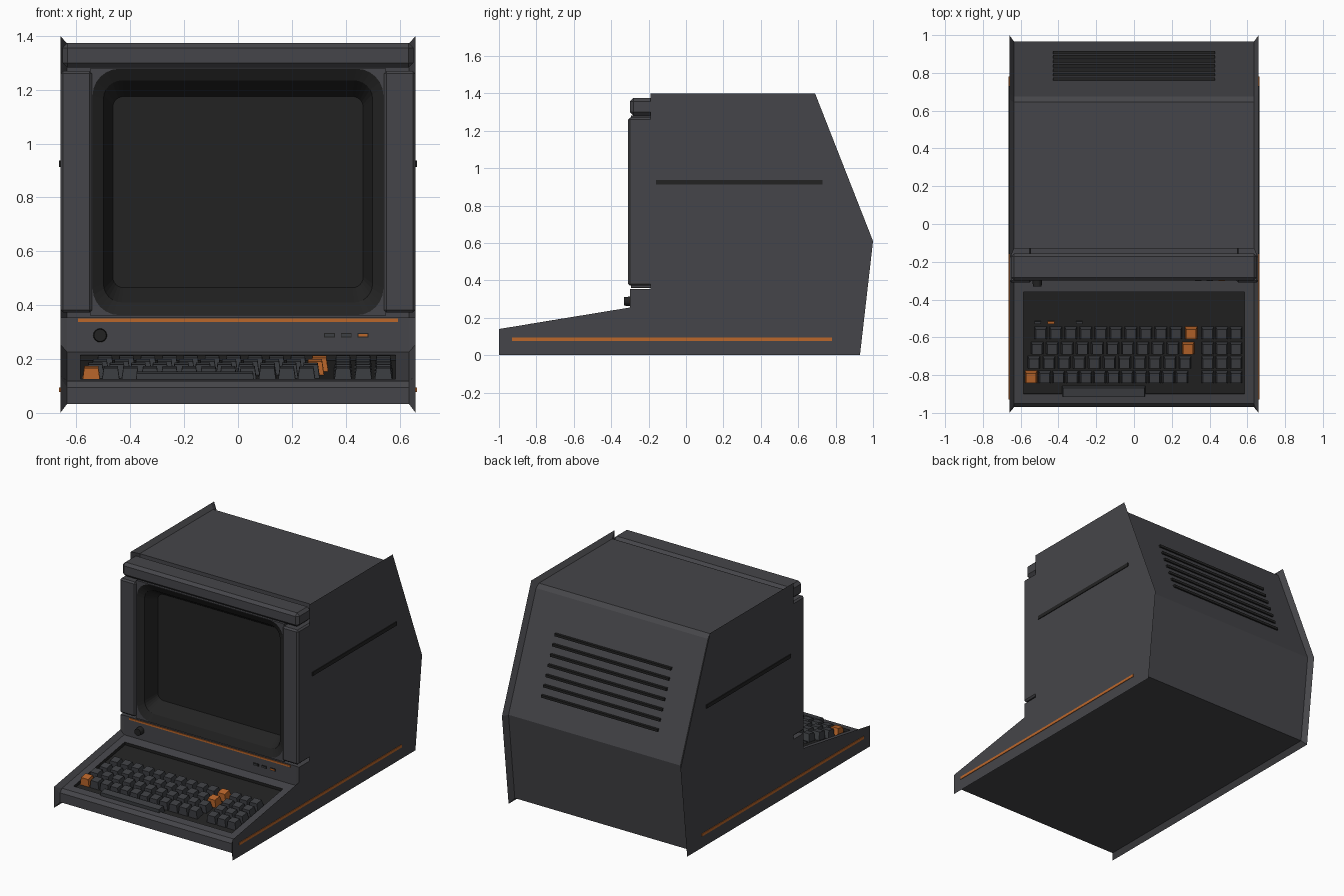
import bpy, bmesh, math
from mathutils import Matrix, Vector

if "Cube" in bpy.data.objects:
    bpy.data.objects.remove(bpy.data.objects["Cube"])


def material(name, rgb):
    m = bpy.data.materials.new(name)
    m.diffuse_color = (*rgb, 1)
    m.use_nodes = True
    m.node_tree.nodes["Principled BSDF"].inputs["Base Color"].default_value = m.diffuse_color
    return m


BODY = material("charcoal", (0.060, 0.060, 0.067))
DARK = material("near_black", (0.0165, 0.0165, 0.0165))
KEY = material("key_grey", (0.047, 0.050, 0.056))
ORANGE = material("orange", (0.50, 0.135, 0.024))

SLOPE = 0.164
TILT = math.atan(SLOPE)


def deck_z(y):
    return 0.11 + (y + 1) * SLOPE


def finish(name, bm, *mats):
    bmesh.ops.recalc_face_normals(bm, faces=bm.faces)
    me = bpy.data.meshes.new(name)
    bm.to_mesh(me)
    bm.free()
    for m in mats:
        me.materials.append(m)
    ob = bpy.data.objects.new(name, me)
    bpy.context.collection.objects.link(ob)
    return ob


def box(name, x, y, z, mat, bevel=0.0, taper=0.0, tilt=0.0):
    """Box from (min, max) ranges; taper pulls the top edges inward."""
    bm = bmesh.new()
    bmesh.ops.create_cube(bm, size=1)
    size = Vector((x[1] - x[0], y[1] - y[0], z[1] - z[0]))
    for v in bm.verts:
        top = v.co.z > 0
        v.co = Vector(a * b for a, b in zip(v.co, size))
        if top:
            v.co.x -= math.copysign(taper, v.co.x)
            v.co.y -= math.copysign(taper, v.co.y)
    if bevel:
        bmesh.ops.bevel(bm, geom=bm.edges[:], offset=bevel, segments=1, affect='EDGES')
    centre = Vector((sum(x) / 2, sum(y) / 2, sum(z) / 2))
    bm.transform(Matrix.Translation(centre) @ Matrix.Rotation(tilt, 4, 'X'))
    return finish(name, bm, mat)


def on_deck(name, x, y, w, d, low, high, mat, taper=0.0):
    z = deck_z(y)
    return box(name, (x - w / 2, x + w / 2), (y - d / 2, y + d / 2),
               (z + low, z + high), mat, taper=taper, tilt=TILT)


# Housing: inset body profile between two flared side panels
outer = [(-1, 0), (-1, .13), (-1, .14), (-.3, .255), (-.3, .355), (-.19, .355),
         (-.19, 1.4), (.66, 1.4), (.69, 1.4), (1, .61), (.93, 0)]
inner = [(-.97, .033), (-.97, .095), (-.95, deck_z(-.95)), (-.295, deck_z(-.295)),
         (-.295, .355), (-.13, .355), (-.13, 1.372), (.645, 1.372),
         (.675, 1.35), (.966, .615), (.9, .033)]
bm = bmesh.new()
rings = [[bm.verts.new((x, y, z)) for y, z in prof] for x, prof in
         ((-.66, outer), (-.635, inner), (.635, inner), (.66, outer))]
n = len(outer)
deck = None
for r in range(3):
    for i in range(n):
        j = (i + 1) % n
        f = bm.faces.new((rings[r][i], rings[r][j], rings[r + 1][j], rings[r + 1][i]))
        if r == 1 and i == 2:
            deck = f
bm.faces.new(rings[0])
bm.faces.new(rings[3])
bmesh.ops.recalc_face_normals(bm, faces=bm.faces)
# Sunken keyboard well in the sloping deck
bmesh.ops.inset_individual(bm, faces=[deck], thickness=0.05)
for v in deck.verts:
    y = -.9 if v.co.y < -.6 else -.36
    v.co = (math.copysign(.585, v.co.x), y, deck_z(y))
walls = bmesh.ops.inset_individual(bm, faces=[deck], thickness=0.001, depth=-0.02)['faces']
for f in walls + [deck]:
    f.material_index = 1
finish("housing", bm, BODY, DARK)

# Top fascia and the two front columns
box("top_fascia", (-.652, .652), (-.3, -.155), (1.282, 1.374), BODY, bevel=0.018)
for s, side in ((-1, "left"), (1, "right")):
    xs = sorted((s * .542, s * .659))
    box(side + "_column", xs, (-.31, -.12), (.372, 1.27), BODY, bevel=0.01)
    # Side trim
    xs = sorted((s * .65, s * .665))
    box(side + "_slot", xs, (-.16, .73), (.913, .938), DARK)
    xs = sorted((s * .65, s * .664))
    box(side + "_stripe", xs, (-.93, .78), (.077, .095), ORANGE)


# Screen surround: nested rounded rectangles stepping back to the screen
def rounded(bm, hw, z0, z1, r, y, seg=6):
    loop = []
    for k, (cx, cz) in enumerate(((hw - r, z1 - r), (r - hw, z1 - r),
                                  (r - hw, z0 + r), (hw - r, z0 + r))):
        for i in range(seg + 1):
            a = math.pi / 2 * (k + i / seg)
            loop.append(bm.verts.new((cx + r * math.cos(a), y, cz + r * math.sin(a))))
    return loop


bm = bmesh.new()
loops = [rounded(bm, *p) for p in (
    (.548, .360, 1.281, .002, -.125), (.548, .360, 1.281, .002, -.295),
    (.54, .363, 1.278, .10, -.295), (.50, .41, 1.235, .07, -.272),
    (.465, .465, 1.175, .04, -.18))]
for r in range(4):
    a, b = loops[r], loops[r + 1]
    for i in range(len(a)):
        j = (i + 1) % len(a)
        f = bm.faces.new((a[i], a[j], b[j], b[i]))
        f.material_index = 1 if r > 1 else 0
bm.faces.new(loops[-1]).material_index = 1
finish("screen_surround", bm, BODY, DARK)

# Lower fascia: stripe, knob and indicators
box("fascia_stripe", (-.595, .595), (-.300, -.293), (.338, .350), ORANGE)
bm = bmesh.new()
bmesh.ops.create_cone(bm, cap_ends=True, segments=16, radius1=.026, radius2=.023, depth=.04)
bm.transform(Matrix.Translation((-.512, -.311, .288)) @ Matrix.Rotation(math.pi / 2, 4, 'X'))
finish("knob", bm, DARK)
for x, mat in ((.34, KEY), (.402, KEY), (.464, ORANGE)):
    box("indicator_frame", (x - .020, x + .020), (-.299, -.293), (.280, .296), DARK)
    box("indicator", (x - .017, x + .017), (-.302, -.294), (.283, .293), mat)

# Keyboard: four staggered rows, number pad, space bar, lamps
rows = [(-.58, -.494, .302, 11), (-.66, -.513, .286, 11),
        (-.735, -.53, .27, 11), (-.812, -.545, .254, 12)]
for r, (y, x0, x1, count) in enumerate(rows):
    for i in range(count):
        x = x0 + (x1 - x0) * i / (count - 1)
        accent = (r < 2 and i == count - 1) or (r == 3 and i == 0)
        on_deck("key", x, y, .066, .066, -.02, .03, ORANGE if accent else KEY, taper=.007)
    for x in (.39, .465, .54):
        on_deck("number_key", x, y, .066, .066, -.02, .03, KEY, taper=.007)
on_deck("space_bar", -.16, -.888, .44, .055, -.02, .022, KEY, taper=.004)
for x, mat in ((-.51, KEY), (-.44, ORANGE), (-.29, KEY)):
    on_deck("lamp", x, -.522, .036, .014, -.025, -.01, mat)

# Rear vent bars on the sloping back
for i in range(7):
    y = .762 + .0235 * i
    z = 1.35 - (y - .675) * (1.35 - .615) / (.966 - .675)
    box("vent_bar", (-.43, .43), (y - .03, y + .014), (z - .008, z + .008), DARK)
